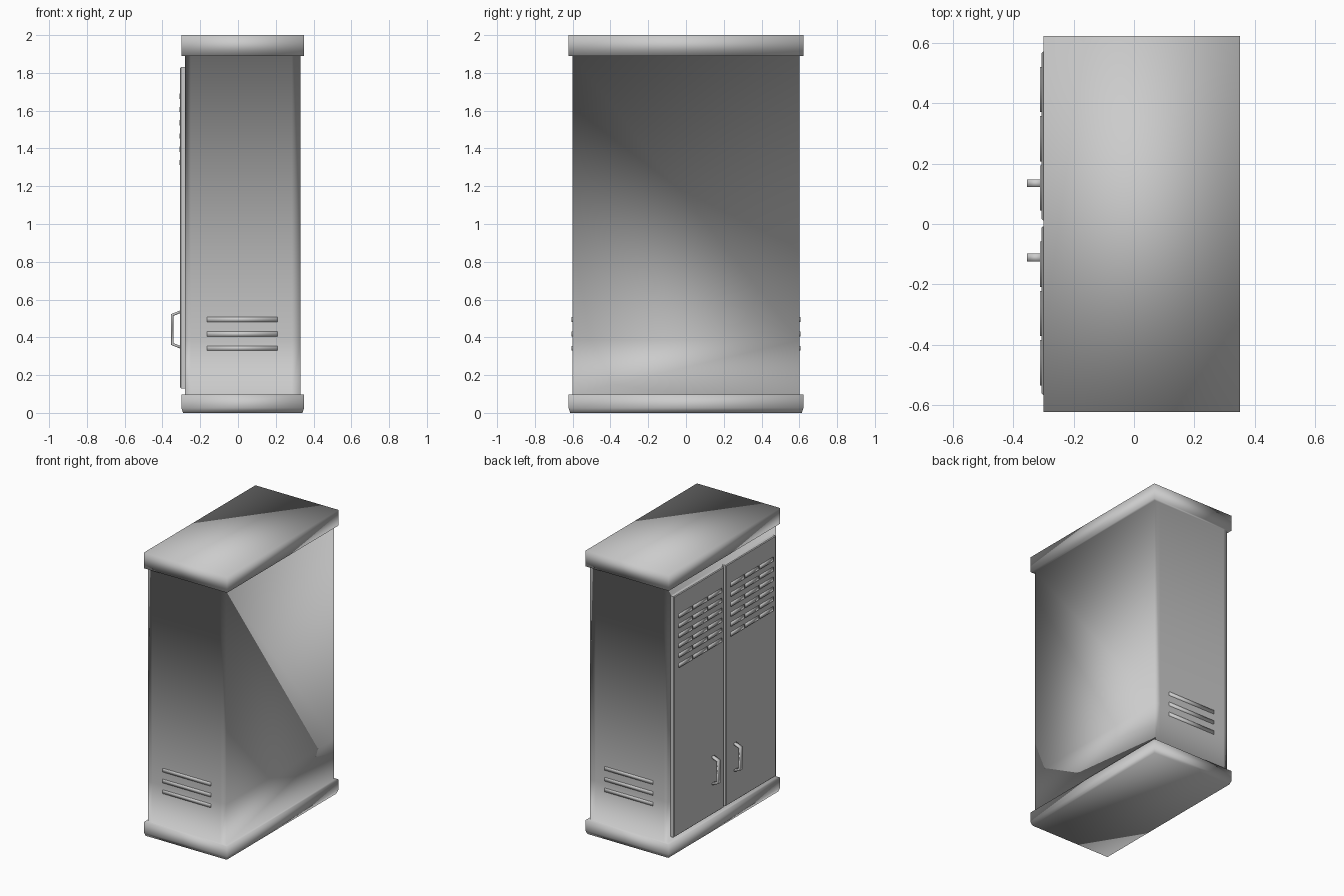
import bpy, bmesh
from mathutils import Vector

if "Cube" in bpy.data.objects:
    bpy.data.objects.remove(bpy.data.objects["Cube"])


def finish(bm, name, smooth=True):
    bmesh.ops.recalc_face_normals(bm, faces=bm.faces)
    for f in bm.faces:
        f.smooth = smooth
    me = bpy.data.meshes.new(name)
    bm.to_mesh(me)
    bm.free()
    ob = bpy.data.objects.new(name, me)
    bpy.context.collection.objects.link(ob)
    return ob


def add_box(bm, lo, hi):
    """Add a box between two corners and return its vertices."""
    verts = bmesh.ops.create_cube(bm, size=1)["verts"]
    for v in verts:
        v.co = Vector([lo[i] if v.co[i] < 0 else hi[i] for i in range(3)])
    return verts


def ring(bm, x0, x1, y, z, cols=()):
    """Counter-clockwise ring; cols adds vertices along both short ends."""
    xs = [x0, *cols, x1]
    pts = [(x, -y) for x in xs] + [(x, y) for x in reversed(xs)]
    return [bm.verts.new((px, py, z)) for px, py in pts]


def bridge(bm, lower, upper, turn=False):
    """Join two rings of equal size; turn swaps the diagonal of each quad."""
    n = len(lower)
    for i in range(n):
        j = (i + 1) % n
        q = [lower[i], lower[j], upper[j], upper[i]]
        bm.faces.new(q[1:] + q[:1] if turn else q)


def ledge(bm, outer, inner, up):
    """Mitred ledge between a four-corner ring and an eight-point body ring."""
    faces = [[outer[0], outer[1], inner[3], inner[2], inner[1], inner[0]],
             [outer[1], outer[2], inner[4], inner[3]],
             [outer[2], outer[3], inner[7], inner[6], inner[5], inner[4]],
             [outer[3], outer[0], inner[0], inner[7]]]
    for f in faces:
        bm.faces.new(f if up else f[::-1])


# Cabinet shell: plinth, body and roof as one continuous smooth surface
bm = bmesh.new()
cols = (-0.25, 0.285)
foot = ring(bm, -0.291, 0.341, 0.613, 0)
plinth_low = ring(bm, -0.3, 0.35, 0.622, 0.026)
plinth_top = ring(bm, -0.3, 0.35, 0.622, 0.098)
body_low = ring(bm, -0.28, 0.33, 0.602, 0.098, cols)
body_mid = ring(bm, -0.28, 0.33, 0.602, 0.385, cols)
body_top = ring(bm, -0.28, 0.33, 0.602, 1.89, cols)
roof_low = ring(bm, -0.3, 0.35, 0.622, 1.89)
roof_top = ring(bm, -0.3, 0.35, 0.622, 2)
bm.faces.new(foot[::-1])
bridge(bm, foot, plinth_low)
bridge(bm, plinth_low, plinth_top)
ledge(bm, plinth_top, body_low, True)
bridge(bm, body_low, body_mid)
bridge(bm, body_mid, body_top, True)
ledge(bm, roof_low, body_top, False)
bridge(bm, roof_low, roof_top)
bm.faces.new(roof_top)
finish(bm, "cabinet_shell")

# Side vents: three slats on each end
bm = bmesh.new()
for s in (-1, 1):
    for z in (0.33, 0.405, 0.482):
        add_box(bm, (-0.165, min(s * 0.59, s * 0.607), z),
                (0.21, max(s * 0.59, s * 0.607), z + 0.025))
finish(bm, "side_vents")

# Two doors, each with a louvre grid and a pull handle
for side, y0, y1, hy in (("left", 0.012, 0.57, 0.135),
                         ("right", -0.565, -0.008, -0.111)):
    bm = bmesh.new()
    add_box(bm, (-0.306, y0, 0.13), (-0.275, y1, 1.83))
    front = [e for e in bm.edges if sum(v.co.x for v in e.verts) < -0.61]
    bmesh.ops.bevel(bm, geom=front, offset=0.005, segments=1, affect='EDGES')
    finish(bm, "door_" + side, smooth=False)

    bm = bmesh.new()
    for col in range(3):
        for row in range(6):
            y = y1 - 0.05 - col * 0.163
            z = 1.662 - row * 0.07
            add_box(bm, (-0.311, y - 0.15, z), (-0.295, y, z + 0.028))
    finish(bm, "louvres_" + side)

    bm = bmesh.new()
    outline = [(-0.3, 0.545), (-0.354, 0.523), (-0.354, 0.36), (-0.3, 0.338),
               (-0.3, 0.352), (-0.342, 0.37), (-0.342, 0.513), (-0.3, 0.531)]
    a, b = [[bm.verts.new((x, hy + d, z)) for x, z in outline]
            for d in (-0.013, 0.013)]
    bridge(bm, a, b)
    bm.faces.new(a)
    bm.faces.new(b[::-1])
    finish(bm, "handle_" + side)
